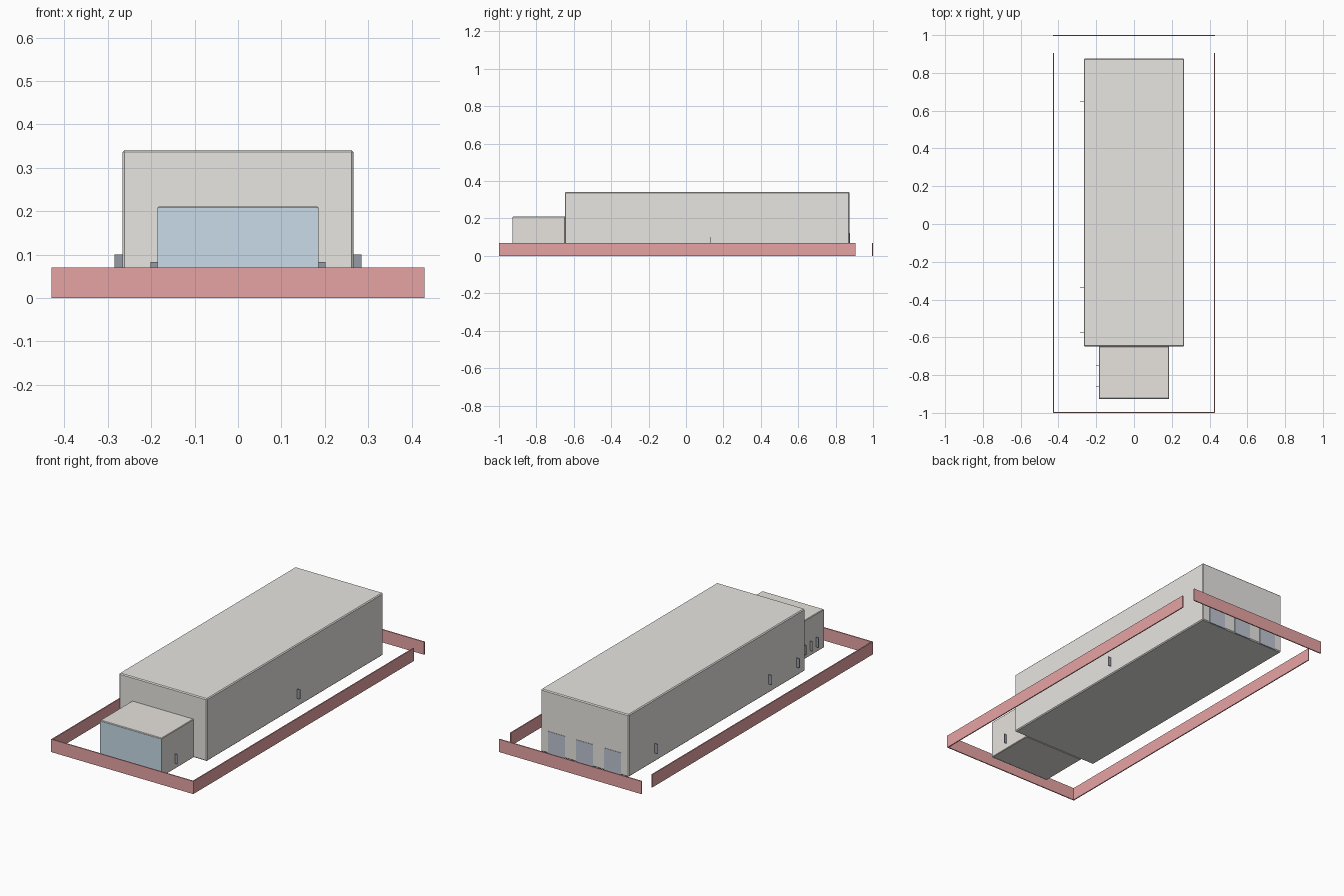
import bpy, bmesh

if "Cube" in bpy.data.objects:
    bpy.data.objects.remove(bpy.data.objects["Cube"])


def material(name, rgb):
    m = bpy.data.materials.new(name)
    m.diffuse_color = (*rgb, 1)
    m.use_nodes = True
    m.node_tree.nodes["Principled BSDF"].inputs["Base Color"].default_value = m.diffuse_color
    return m


WALL = material("warm_grey", (0.80, 0.79, 0.76))
OFFICE = material("warm_beige", (0.80, 0.77, 0.73))
GLASS = material("blue_glass", (0.58, 0.71, 0.80))
SHUTTER = material("shutter_grey_blue", (0.52, 0.57, 0.65))
RED = material("fence_red", (0.80, 0.37, 0.37))
DARK = material("dark_slate", (0.30, 0.33, 0.38))


def box(name, x, y, z, mat, bevel=0):
    """Box from (min, max) ranges."""
    bm = bmesh.new()
    bmesh.ops.create_cube(bm, size=1)
    for v in bm.verts:
        for i, (lo, hi) in enumerate((x, y, z)):
            v.co[i] = lo if v.co[i] < 0 else hi
    me = bpy.data.meshes.new(name)
    bm.to_mesh(me)
    bm.free()
    me.materials.append(mat)
    ob = bpy.data.objects.new(name, me)
    bpy.context.collection.objects.link(ob)
    if bevel:
        mod = ob.modifiers.new("edge_bevel", 'BEVEL')
        mod.width, mod.segments = bevel, 1
    return ob


# Warehouse hall and the lower office in front
box("warehouse_hall", (-0.266, 0.266), (-0.648, 0.875), (0, 0.341), WALL, 0.005)
box("office_block", (-0.186, 0.186), (-0.925, -0.647), (0, 0.211), OFFICE, 0.003)

# Glazed office front
box("office_glass_front", (-0.186, 0.186), (-0.927, -0.923), (0, 0.207), GLASS)

# Loading doors on the back wall
for i, x in enumerate((-0.17, 0, 0.17)):
    box(f"loading_door_{i + 1}", (x - 0.051, x + 0.051), (0.872, 0.877), (0, 0.122), SHUTTER)

# Perimeter fence, with gaps at the back corners
T, H = 0.006, 0.07
box("front_fence", (-0.43, 0.43), (-1, -1 + T), (0, H), RED)
box("back_fence", (-0.43, 0.43), (1 - T, 1), (0, H), RED)
box("left_fence", (-0.43, -0.43 + T), (-1 + T, 0.905), (0, H), RED)
box("right_fence", (0.43 - T, 0.43), (-1 + T, 0.905), (0, H), RED)


# Thin plates projecting from the side walls
def wall_plates(name, side, wall_x, depth, z, ys):
    for i, y in enumerate(ys):
        x = sorted((side * wall_x, side * (wall_x + depth)))
        box(f"{name}_{i + 1}", x, (y - 0.001, y + 0.001), z, DARK)


wall_plates("hall_left_plate", -1, 0.265, 0.02, (0.048, 0.1), (0.65, -0.335, -0.575))
wall_plates("hall_right_plate", 1, 0.265, 0.02, (0.048, 0.1), (0.13,))
wall_plates("office_left_plate", -1, 0.185, 0.017, (0.03, 0.083), (-0.75, -0.805, -0.858))
wall_plates("office_right_plate", 1, 0.185, 0.017, (0.03, 0.083), (-0.81,))
